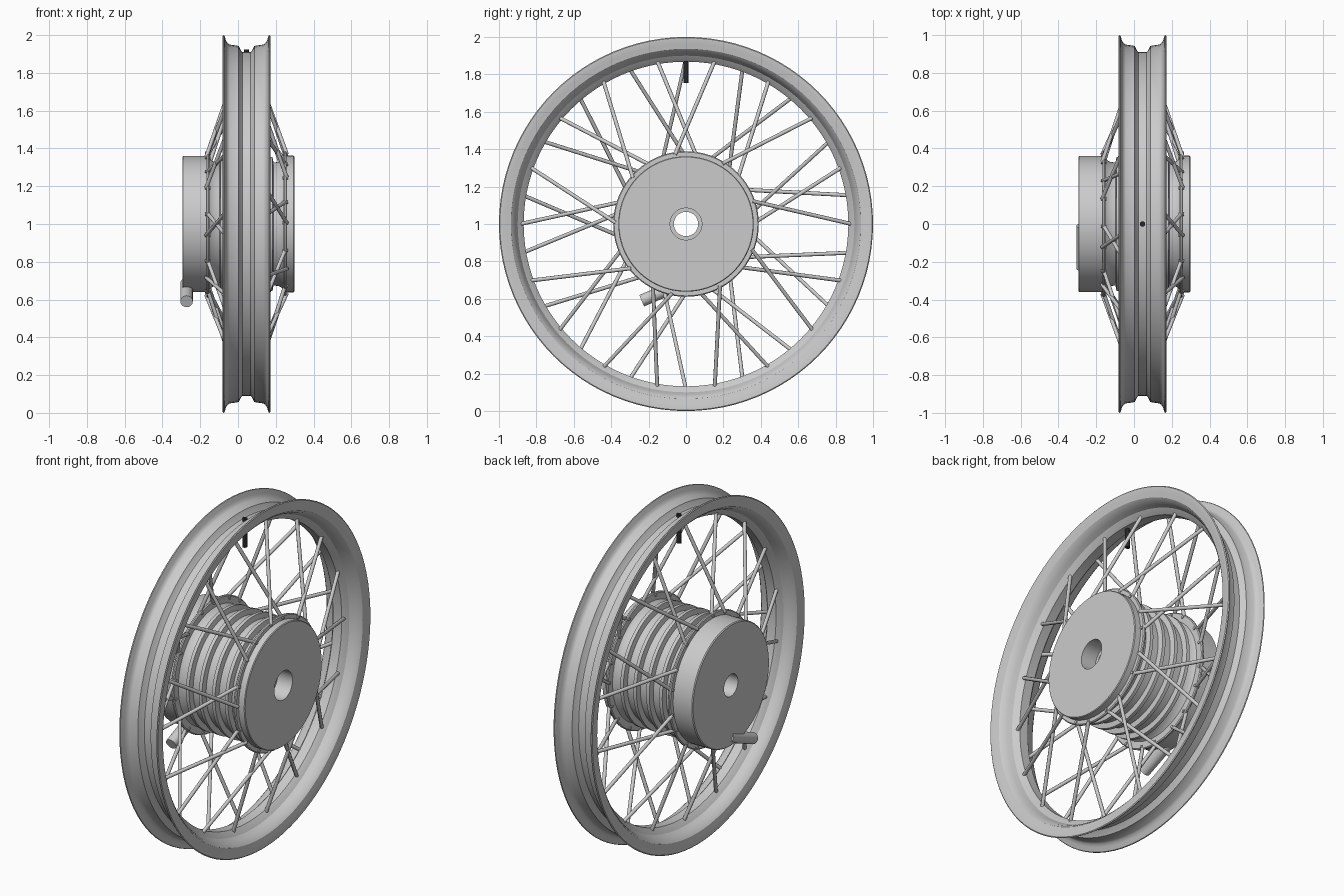
import bpy, bmesh
from math import sin, cos, pi, radians
from mathutils import Vector, Matrix

if "Cube" in bpy.data.objects:
    bpy.data.objects.remove(bpy.data.objects["Cube"])

MID = 0.045            # x of the rim's centre plane
CENTRE = Vector((0, 0, 1))


def finish(bm, name, angle=30):
    bmesh.ops.recalc_face_normals(bm, faces=bm.faces)
    mesh = bpy.data.meshes.new(name)
    bm.to_mesh(mesh)
    bm.free()
    ob = bpy.data.objects.new(name, mesh)
    bpy.context.collection.objects.link(ob)
    bpy.ops.object.select_all(action='DESELECT')
    ob.select_set(True)
    bpy.context.view_layer.objects.active = ob
    bpy.ops.object.shade_smooth_by_angle(angle=radians(angle))
    return ob


def lathe(name, profile, segments=96, angle=30):
    """Revolve a closed (x, radius) loop about the wheel axle."""
    bm = bmesh.new()
    rings = []
    for i in range(segments):
        a = 2 * pi * i / segments
        rings.append([bm.verts.new((x, r * cos(a), 1 + r * sin(a))) for x, r in profile])
    n = len(profile)
    for i in range(segments):
        p, q = rings[i], rings[(i + 1) % segments]
        for j in range(n):
            k = (j + 1) % n
            bm.faces.new((p[j], p[k], q[k], q[j]))
    return finish(bm, name, angle)


def rod(bm, a, b, radius, sides):
    a, b = Vector(a), Vector(b)
    d = b - a
    m = Matrix.Translation((a + b) / 2) @ d.to_track_quat('Z', 'Y').to_matrix().to_4x4()
    bmesh.ops.create_cone(bm, cap_ends=True, segments=sides, radius1=radius,
                          radius2=radius, depth=d.length, matrix=m)


def polar(x, r, deg):
    return CENTRE + Vector((x, r * cos(radians(deg)), r * sin(radians(deg))))


# Rim: half profile as (offset from centre plane, radius), mirrored
tyre_side = [(0.022, 0.91), (0.028, 0.917), (0.042, 0.943), (0.09, 0.95), (0.1, 0.957),
             (0.109, 0.972), (0.114, 0.99), (0.118, 0.998), (0.123, 1.0)]
hub_side = [(0.127, 0.995), (0.127, 0.985), (0.122, 0.96), (0.118, 0.936),
            (0.105, 0.922), (0.08, 0.91), (0.055, 0.9), (0.04, 0.88), (0.028, 0.868)]
half = tyre_side + hub_side
lathe("rim", [(MID + x, r) for x, r in half] + [(MID - x, r) for x, r in reversed(half)])

# Hub: brake drum, spoke flanges, ribbed core, end cover and stepped bore
hub = [(-0.295, 0.065), (-0.295, 0.355), (-0.29, 0.36), (-0.168, 0.36), (-0.168, 0.384),
       (-0.163, 0.389), (-0.155, 0.389), (-0.15, 0.384), (-0.15, 0.345), (-0.13, 0.33)]
for i in range(4):
    x = MID + (i - 1.5) * 0.085
    hub += [(x - 0.016, 0.325), (x - 0.01, 0.355), (x + 0.01, 0.355), (x + 0.016, 0.325)]
hub += [(0.22, 0.33), (0.24, 0.345), (0.24, 0.384), (0.245, 0.389), (0.253, 0.389),
        (0.258, 0.384), (0.258, 0.362), (0.294, 0.362), (0.298, 0.358), (0.298, 0.085),
        (0.2, 0.085), (0.2, 0.065)]
lathe("hub", hub)

# Spokes: 18 per side, staggered, leaning alternately both ways
for name, side, start in (("right_spokes", 1, 0), ("left_spokes", -1, 10)):
    bm = bmesh.new()
    for k in range(18):
        deg = start + 20 * k
        lean = 19 if k % 2 == 0 else -18
        inset = 0.213 if k % 2 == 0 else 0.203
        rod(bm, polar(MID + side * inset, 0.376, deg + lean),
            polar(MID + side * 0.03, 0.885, deg), 0.0105, 10)
        # Spoke head through the flange
        rod(bm, polar(MID + side * 0.19, 0.374, deg + lean),
            polar(MID + side * 0.219, 0.374, deg + lean), 0.009, 8)
    finish(bm, name, 40)

# Brake lever stub set into the drum
bm = bmesh.new()
rod(bm, (-0.272, -0.237, 0.59), (-0.272, -0.01, 0.685), 0.033, 20)
finish(bm, "brake_stub", 40)

# Valve stem
bm = bmesh.new()
rod(bm, (MID, 0, 1.755), (MID, 0, 1.925), 0.014, 16)
valve = finish(bm, "valve_stem", 40)
black = bpy.data.materials.new("black_rubber")
black.diffuse_color = (0.02, 0.02, 0.02, 1)
black.use_nodes = True
black.node_tree.nodes["Principled BSDF"].inputs["Base Color"].default_value = black.diffuse_color
valve.data.materials.append(black)
